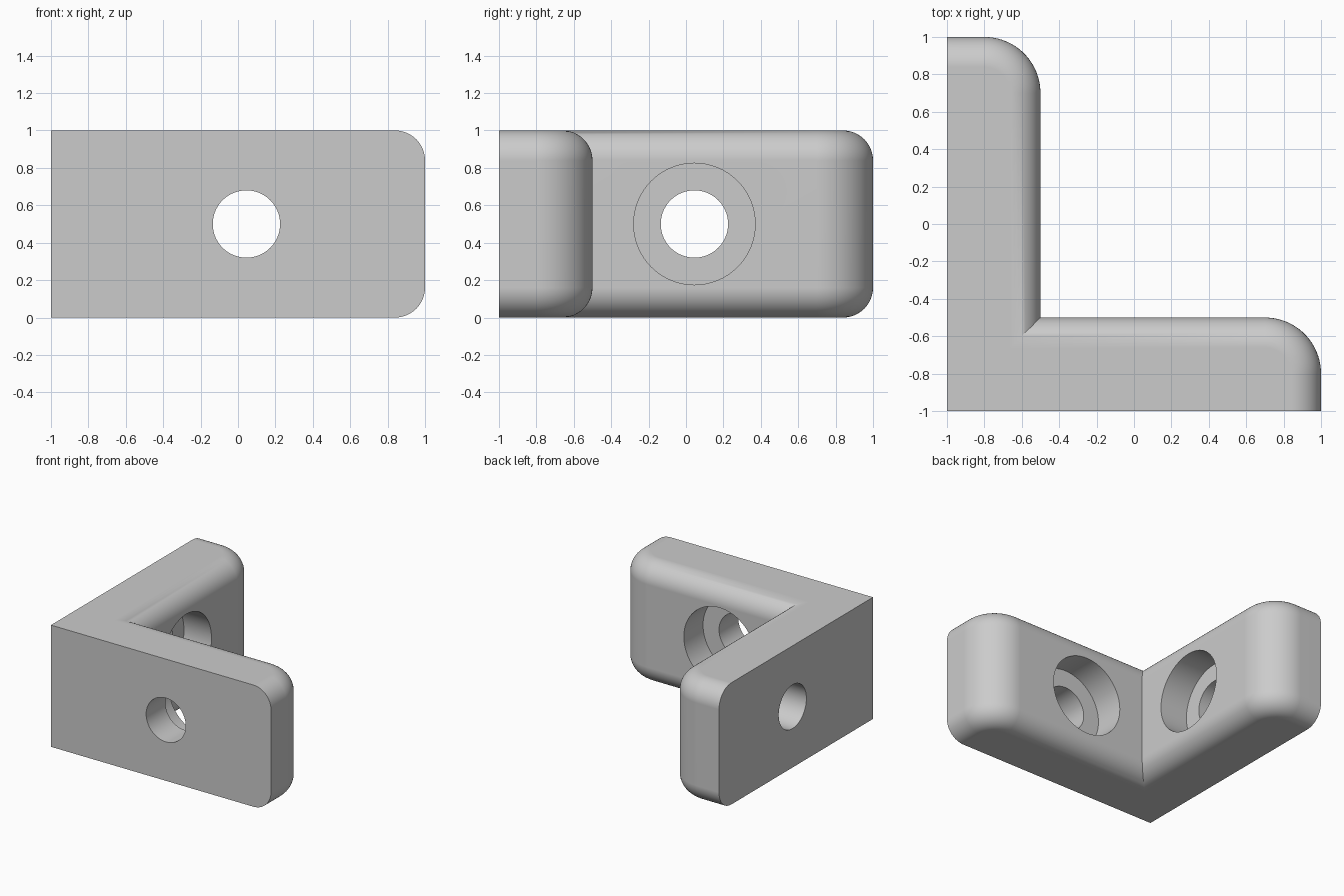
import bpy
import bmesh
from math import sin, cos, pi, radians

cube = bpy.data.objects.get("Cube")
if cube:
    bpy.data.objects.remove(cube, do_unlink=True)

END_RADIUS = 0.3      # rounding of each arm tip in plan
FILLET = 0.16         # rounding along the inner edges
HEIGHT = 1.0
HOLE_AT = 0.045       # hole position along each arm
STEPS = 12

gray = bpy.data.materials.new("light_gray")
gray.use_nodes = True
colour = (0.6, 0.6, 0.6, 1)
gray.diffuse_color = colour
gray.node_tree.nodes["Principled BSDF"].inputs["Base Color"].default_value = colour


def arc(cx, cy, r, n=STEPS * 2):
    return [(cx + r * cos(pi / 2 * i / n), cy + r * sin(pi / 2 * i / n))
            for i in range(n + 1)]


def plan(inset):
    """L outline whose inner side and tips are pulled in; outer faces stay."""
    r = END_RADIUS - inset
    inner = -0.5 - inset
    return ([(-1, -1), (1 - inset, -1)] + arc(0.7, -0.8, r)
            + [(inner, inner)] + arc(-0.8, 0.7, r) + [(-1, 1 - inset)])


# L-shaped body: stacked outlines following the fillet
angles = [pi / 2 * i / STEPS for i in range(STEPS + 1)]
levels = [(FILLET * (1 - cos(t)), FILLET * (1 - sin(t))) for t in angles]
levels += [(HEIGHT - z, d) for z, d in reversed(levels)]

bm = bmesh.new()
rings = [[bm.verts.new((x, y, z)) for x, y in plan(d)] for z, d in levels]
n = len(rings[0])
for low, high in zip(rings, rings[1:]):
    for i in range(n):
        j = (i + 1) % n
        bm.faces.new((low[i], low[j], high[j], high[i]))
bm.faces.new(rings[0][::-1])
bm.faces.new(rings[-1])
bmesh.ops.recalc_face_normals(bm, faces=bm.faces)
mesh = bpy.data.meshes.new("corner_bracket")
bm.to_mesh(mesh)
bm.free()
mesh.materials.append(gray)
bracket = bpy.data.objects.new("corner_bracket", mesh)
bpy.context.collection.objects.link(bracket)


def drill(name, radius, depth, along_x):
    """Cut a round hole of the given depth from the inner face of one arm."""
    across = -0.5
    if along_x:
        loc, rot = (HOLE_AT, across, HEIGHT / 2), (pi / 2, 0, 0)
    else:
        loc, rot = (across, HOLE_AT, HEIGHT / 2), (0, pi / 2, 0)
    bpy.ops.mesh.primitive_cylinder_add(vertices=64, radius=radius,
                                        depth=2 * depth, location=loc, rotation=rot)
    cutter = bpy.context.object
    cutter.name = name
    cutter.hide_render = True
    cutter.data.materials.append(gray)
    mod = bracket.modifiers.new(name, "BOOLEAN")
    mod.operation = "DIFFERENCE"
    mod.solver = "EXACT"
    mod.object = cutter
    bpy.context.view_layer.objects.active = bracket
    bpy.ops.object.modifier_apply(modifier=name)
    bpy.data.objects.remove(cutter, do_unlink=True)


# Screw hole with a wider recess on the inner side of each arm
for along_x in (True, False):
    drill("recess", 0.325, 0.25, along_x)
    drill("screw_hole", 0.18, 0.7, along_x)

# Smooth rounded areas, crisp flat faces
bpy.ops.object.select_all(action="DESELECT")
bracket.select_set(True)
bpy.context.view_layer.objects.active = bracket
bpy.ops.object.shade_smooth_by_angle(angle=radians(30))
weighted = bracket.modifiers.new("flat_face_normals", "WEIGHTED_NORMAL")
weighted.keep_sharp = True
